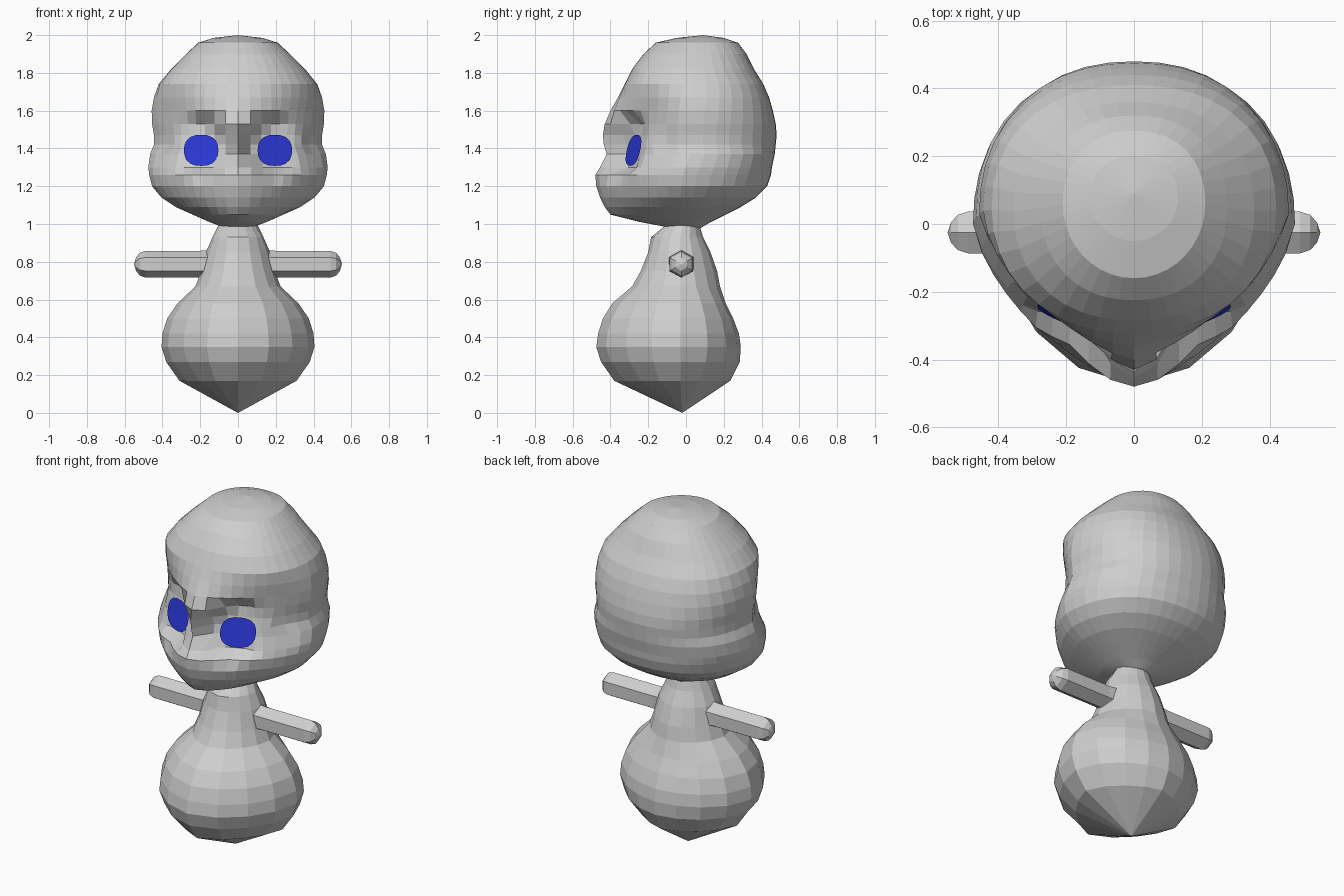
import bpy, bmesh, math

if "Cube" in bpy.data.objects:
    bpy.data.objects.remove(bpy.data.objects["Cube"])


def material(name, rgb):
    m = bpy.data.materials.new(name)
    m.diffuse_color = (*rgb, 1)
    m.use_nodes = True
    m.node_tree.nodes["Principled BSDF"].inputs["Base Color"].default_value = m.diffuse_color
    return m


grey = material("light grey", (0.62, 0.62, 0.62))
blue = material("blue", (0.025, 0.04, 0.68))


def finish(name, bm, mat):
    me = bpy.data.meshes.new(name)
    bm.to_mesh(me)
    bm.free()
    me.materials.append(mat)
    ob = bpy.data.objects.new(name, me)
    bpy.context.collection.objects.link(ob)
    return ob


def loft(name, rings, poles, mat):
    """Skin closed rings of points and close both ends with a pole."""
    bm = bmesh.new()
    loops = [[bm.verts.new(p) for p in r] for r in rings]
    n = len(loops[0])
    for a, b in zip(loops, loops[1:]):
        for i in range(n):
            j = (i + 1) % n
            bm.faces.new((a[i], a[j], b[j], b[i]))
    for loop, pole in ((loops[0], poles[0]), (loops[-1], poles[1])):
        v = bm.verts.new(pole)
        for i in range(n):
            bm.faces.new((loop[i], loop[(i + 1) % n], v))
    bmesh.ops.recalc_face_normals(bm, faces=bm.faces)
    return finish(name, bm, mat)


def section(z, w, front, back, p, n, p_back=2.25):
    """Egg-shaped slice: exponents p and p_back shape the front and back."""
    c = max((front + back) / 2, -0.03)
    pts = []
    for i in range(n):
        t = 2 * math.pi * i / n
        cx, sy = math.cos(t), math.sin(t)
        d, q = (back - c, p_back) if sy > 0 else (c - front, p)
        r = ((abs(cx) / w) ** q + (abs(sy) / d) ** q) ** (-1 / q)
        pts.append((r * cx, c + r * sy, z))
    return pts


# Sloping plane that each eye lies on
EX, EZ = 0.195, 1.39


def eye_plane(x, z):
    return -0.274 + 0.39 * (abs(x) - EX) + 0.22 * (z - EZ)


def socket(p):
    x, y, z = p
    d = math.hypot((abs(x) - EX) / 0.105, (z - EZ) / (0.115 if z > EZ else 0.085))
    k = min(1, max(0, (1.7 - d) / 0.5)) if y < -0.05 else 0
    return (x, y + k * (eye_plane(x, z) + 0.015 - y), z)


# Head: z, half width, front y, back y, front exponent
head = [
    (1.985, .13, -.05, .20, 2.0), (1.96, .21, -.16, .275, 2.0),
    (1.90, .275, -.225, .32, 2.2), (1.82, .355, -.285, .36, 2.2),
    (1.74, .42, -.325, .41, 2.1), (1.67, .445, -.36, .44, 1.7),
    (1.60, .457, -.40, .46, 1.4), (1.53, .455, -.43, .475, 1.28),
    (1.47, .445, -.44, .48, 1.25), (1.42, .445, -.435, .475, 1.25),
    (1.37, .465, -.42, .47, 1.35), (1.30, .475, -.455, .455, 1.42),
    (1.26, .47, -.48, .45, 1.45), (1.20, .455, -.475, .43, 1.45),
    (1.14, .405, -.455, .37, 1.5), (1.09, .33, -.43, .29, 1.55),
    (1.05, .24, -.40, .21, 1.6), (1.01, .15, -.24, .13, 1.8),
    (0.98, .07, -.08, .08, 2.0)]
loft("head", [[socket(p) for p in section(*r, 40)] for r in head],
     ((0, .09, 2.0), (0, 0, .98)), grey)

# Pear-shaped body with neck and pointed base
body = [
    (1.00, .10, -.10, .07, 1.8), (0.93, .135, -.185, .09, 1.8),
    (0.85, .17, -.20, .13, 1.8), (0.75, .195, -.24, .165, 1.8),
    (0.67, .225, -.285, .18, 1.8), (0.58, .32, -.39, .21, 1.8),
    (0.50, .375, -.44, .25, 1.8), (0.42, .40, -.465, .28, 1.8),
    (0.35, .405, -.475, .29, 1.8), (0.27, .38, -.45, .285, 1.75),
    (0.17, .31, -.38, .235, 1.5)]
loft("body", [section(*r, 16, r[-1]) for r in body],
     ((0, -.02, 1.0), (0, -.02, 0)), grey)

# Six-sided arms with rounded tips, and eye plates
arm = [(.10, .08), (.20, .071), (.49, .071), (.52, .06), (.54, .035)]
AY, AZ = -.025, .787
for side, label in ((1, "right"), (-1, "left")):
    rings = [[(side * x, AY + r * math.sin(i * math.pi / 3),
               AZ + r * math.cos(i * math.pi / 3)) for i in range(6)]
             for x, r in arm]
    loft(label + "_arm", rings,
         ((side * .1, AY, AZ), (side * .55, AY, AZ)), grey)

    bm = bmesh.new()
    verts = []
    for i in range(20):
        t = 2 * math.pi * i / 20
        c, s = math.cos(t), math.sin(t)
        r = (abs(c) ** 2.5 + abs(s) ** 2.5) ** (-1 / 2.5)
        x, z = EX + .091 * r * c, EZ + .082 * r * s
        verts.append(bm.verts.new((side * x, eye_plane(x, z) - .004, z)))
    face = bm.faces.new(verts)
    face.normal_update()
    if face.normal.y > 0:
        face.normal_flip()
    finish(label + "_eye", bm, blue)
